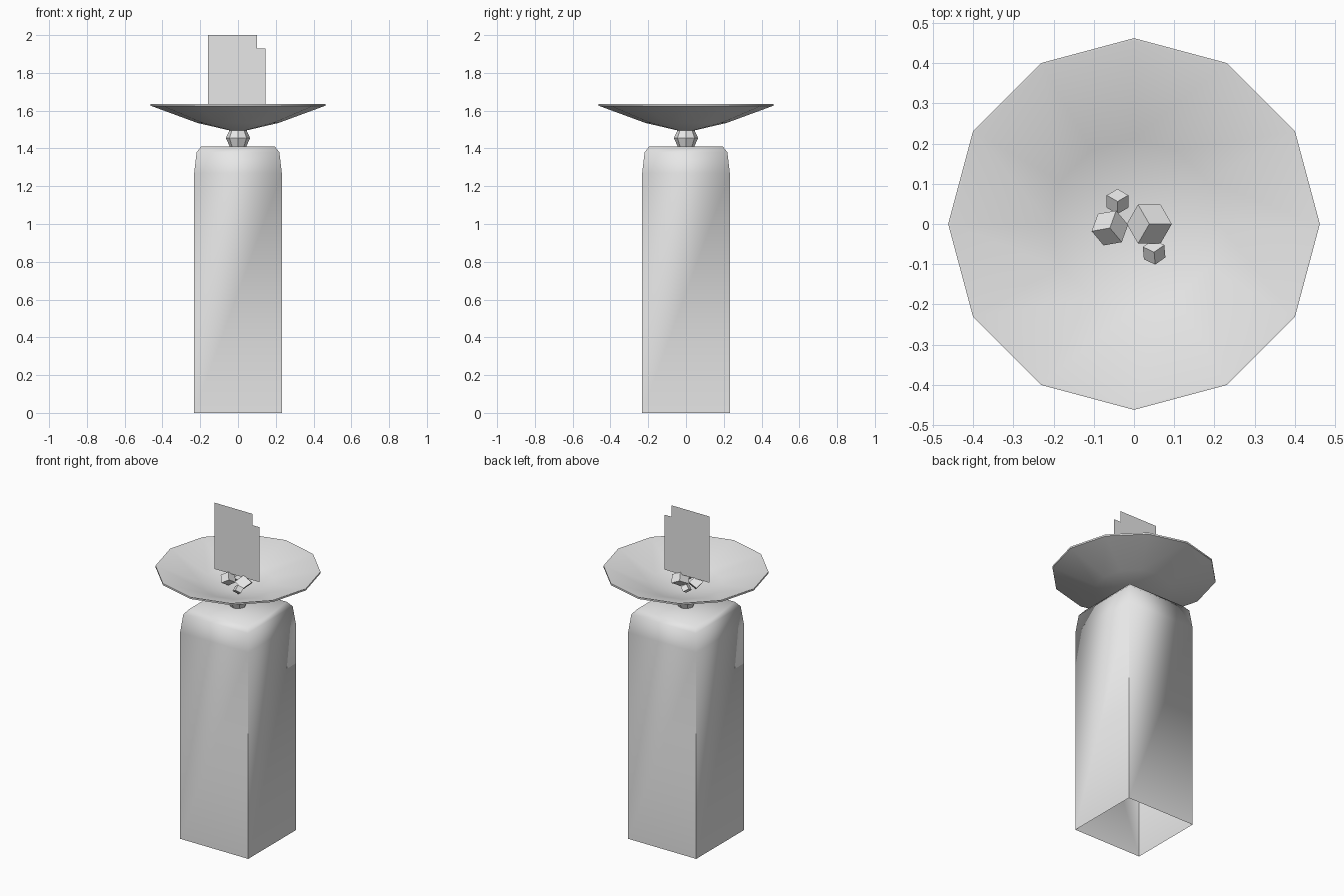
import bpy, bmesh, math
from mathutils import Matrix, Vector

if "Cube" in bpy.data.objects:
    bpy.data.objects.remove(bpy.data.objects["Cube"])

grey = bpy.data.materials.new("plain_grey")
grey.diffuse_color = (0.8, 0.8, 0.8, 1)
grey.use_nodes = True
grey.node_tree.nodes["Principled BSDF"].inputs["Base Color"].default_value = grey.diffuse_color


def add_object(name, bm):
    mesh = bpy.data.meshes.new(name)
    bm.to_mesh(mesh)
    bm.free()
    mesh.materials.append(grey)
    ob = bpy.data.objects.new(name, mesh)
    bpy.context.collection.objects.link(ob)
    return ob


def lathe(profile, sides, turn=0.0, cap_top=False):
    """Stack of rings (radius, z); a zero radius becomes a pole."""
    bm = bmesh.new()
    rings = []
    for r, z in profile:
        n = sides if r > 0 else 1
        rings.append([bm.verts.new((r * math.cos(turn + math.tau * i / sides),
                                    r * math.sin(turn + math.tau * i / sides), z))
                      for i in range(n)])
    for a, b in zip(rings, rings[1:]):
        for i in range(sides):
            j = (i + 1) % sides
            quad = [a[i % len(a)], a[j % len(a)], b[j % len(b)], b[i % len(b)]]
            bm.faces.new(list(dict.fromkeys(quad)))
    if cap_top:
        bm.faces.new(rings[-1])
    return bm


def smooth(ob, degrees):
    bpy.ops.object.select_all(action='DESELECT')
    ob.select_set(True)
    bpy.context.view_layer.objects.active = ob
    bpy.ops.object.shade_smooth_by_angle(angle=math.radians(degrees))


# Square pedestal, open underneath, with a softly rounded top
d = math.sqrt(2)
bm = lathe([(0.232 * d, 0), (0.232 * d, 1.27), (0.219 * d, 1.38), (0.195 * d, 1.41)],
           4, math.pi / 4, cap_top=True)
for f in bm.faces:
    f.smooth = True
for e in bm.edges:
    if all(v.co.z < 1.28 for v in e.verts) and abs(e.verts[0].co.z - e.verts[1].co.z) > 0.1:
        e.smooth = False
add_object("pedestal", bm)

# Faceted knob between pedestal and bowl
add_object("bowl_stem", lathe([(0.044, 1.41), (0.064, 1.455), (0.045, 1.497)], 8))

# Shallow twelve-sided bowl, outside then rim then inside
bowl = add_object("bowl", lathe([(0, 1.485), (0.215, 1.535), (0.462, 1.626), (0.462, 1.636),
                                 (0.456, 1.636), (0.212, 1.545), (0, 1.496)], 12))
smooth(bowl, 35)

# Coals: cubes standing on one corner (x, y, z, outline radius, turn, height)
coals = [(0.038, 0.0, 1.563, 0.056, 0, 0.085),
         (-0.060, -0.010, 1.563, 0.046, 70, 0.083),
         (-0.041, 0.056, 1.548, 0.031, 30, 0.055),
         (0.050, -0.070, 1.548, 0.031, 35, 0.055)]
stand = Vector((1, 1, 1)).rotation_difference(Vector((0, 0, 1))).to_matrix().to_4x4()
for i, (x, y, z, r, turn, h) in enumerate(coals):
    bm = bmesh.new()
    bmesh.ops.create_cube(bm, size=r / math.sqrt(2 / 3))
    bmesh.ops.transform(bm, matrix=stand, verts=bm.verts)
    # aim one upper edge at the wanted direction
    top = max(bm.verts, key=lambda v: v.co.z)
    spoke = top.link_edges[0].other_vert(top).co
    aim = Matrix.Rotation(math.radians(turn) - math.atan2(spoke.y, spoke.x), 4, 'Z')
    squash = Matrix.Diagonal((1, 1, h / (2 * top.co.z), 1))
    bmesh.ops.transform(bm, matrix=Matrix.Translation((x, y, z)) @ squash @ aim, verts=bm.verts)
    add_object(f"coal_{i + 1}", bm)

# Two upright flame cards
for name, x0, x1, z1, y in (("flame_card_tall", -0.16, 0.10, 2.0, 0.0),
                            ("flame_card_short", -0.07, 0.145, 1.93, 0.001)):
    bm = bmesh.new()
    bm.faces.new([bm.verts.new(p) for p in
                  ((x0, y, 1.592), (x1, y, 1.592), (x1, y, z1), (x0, y, z1))])
    add_object(name, bm)
